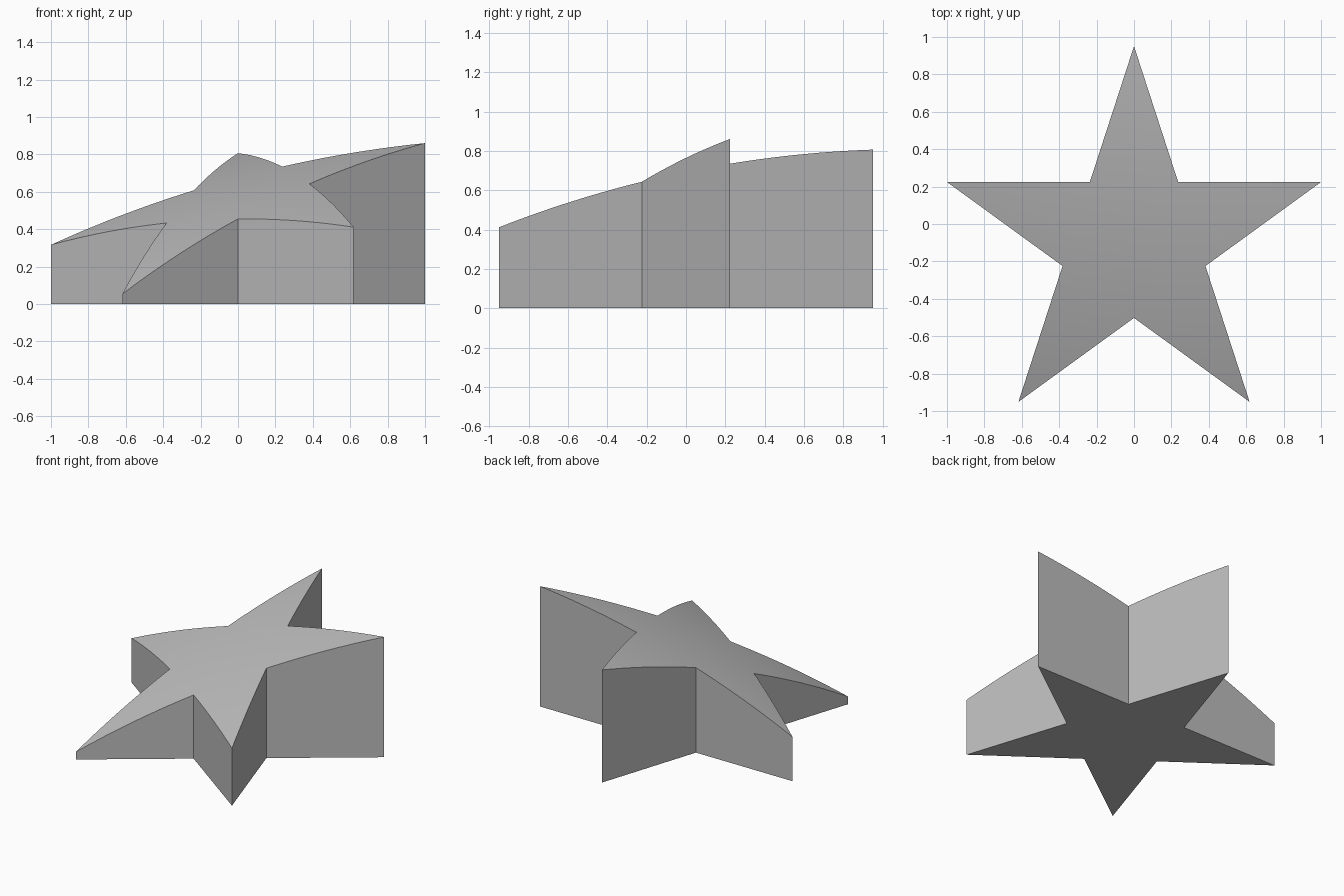
import bpy
import bmesh
from math import sin, cos, pi, sqrt, radians

cube = bpy.data.objects.get("Cube")
if cube:
    bpy.data.objects.remove(cube, do_unlink=True)

# Regular five-pointed star outline, one tip toward the back
TIP = 1 / sin(radians(72))
NOTCH = TIP * 0.382
CENTRE_Y = TIP * (cos(radians(36)) - 1) / 2

# Large tilted dome that shapes the top
DOME = (1.65, 1.70, -5.48)
DOME_R2 = 42.8


def dome_height(x, y):
    return DOME[2] + sqrt(DOME_R2 - (x - DOME[0]) ** 2 - (y - DOME[1]) ** 2)


grey = bpy.data.materials.new("plain grey")
grey.use_nodes = True
colour = (0.5, 0.5, 0.5, 1)
grey.diffuse_color = colour
grey.node_tree.nodes["Principled BSDF"].inputs["Base Color"].default_value = colour

bm = bmesh.new()

# Top: fan of triangles from the centre, subdivided
centre = bm.verts.new((0, CENTRE_Y, 0))
ring = []
for i in range(10):
    r = NOTCH if i % 2 else TIP
    a = pi / 2 + i * pi / 5
    ring.append(bm.verts.new((r * cos(a), CENTRE_Y + r * sin(a), 0)))
for i in range(10):
    bm.faces.new((centre, ring[i], ring[(i + 1) % 10]))
bmesh.ops.subdivide_edges(bm, edges=bm.edges[:], cuts=9, use_grid_fill=True)

# Walls and base: extrude the outline, then lift the top onto the dome
top = bm.verts[:]
rim = [e for e in bm.edges if e.is_boundary]
walls = bmesh.ops.extrude_edge_only(bm, edges=rim)["geom"]
base_edges = [g for g in walls if isinstance(g, bmesh.types.BMEdge)]
bmesh.ops.contextual_create(bm, geom=[e for e in base_edges if e.is_boundary])
for v in top:
    v.co.z = dome_height(v.co.x, v.co.y)
bmesh.ops.recalc_face_normals(bm, faces=bm.faces[:])

mesh = bpy.data.meshes.new("star_block")
bm.to_mesh(mesh)
bm.free()
mesh.materials.append(grey)
star = bpy.data.objects.new("star_block", mesh)
bpy.context.collection.objects.link(star)

# Smooth dome, crisp outline
bpy.context.view_layer.objects.active = star
star.select_set(True)
bpy.ops.object.shade_smooth_by_angle(angle=radians(30))
